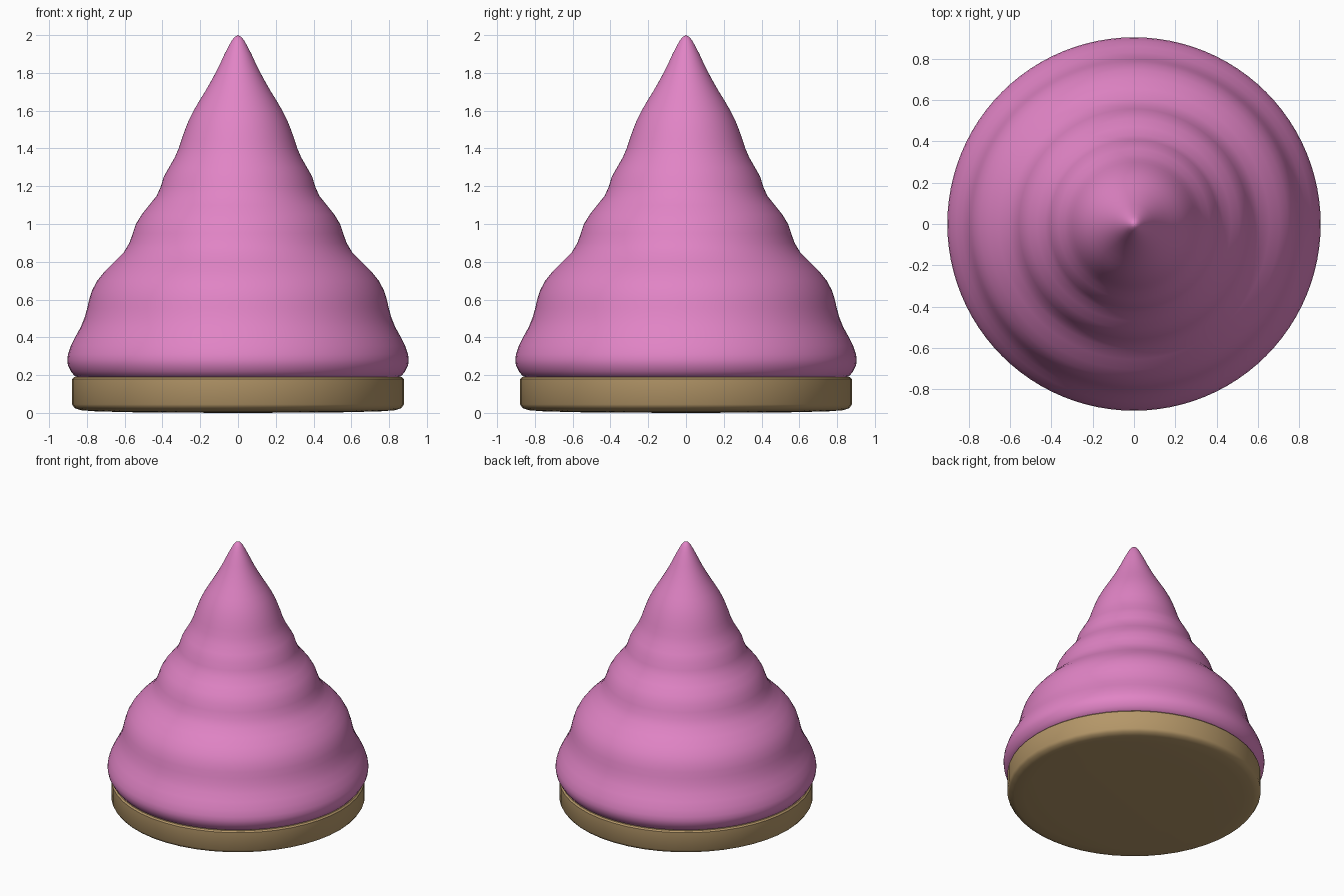
import bpy, math

if "Cube" in bpy.data.objects:
    bpy.data.objects.remove(bpy.data.objects["Cube"])


def material(name, rgb):
    m = bpy.data.materials.new(name)
    m.diffuse_color = (*rgb, 1)
    m.use_nodes = True
    m.node_tree.nodes["Principled BSDF"].inputs["Base Color"].default_value = m.diffuse_color
    return m


def lathe(name, profile, segments, mat, angle):
    # Revolve (radius, height) points about z; zero radius becomes a pole
    verts, faces, rings = [], [], []
    for r, z in profile:
        n = segments if r > 0 else 1
        rings.append([len(verts) + i % n for i in range(segments)])
        for i in range(n):
            a = 2 * math.pi * i / segments
            verts.append((r * math.cos(a), r * math.sin(a), z))
    for lo, hi in zip(rings, rings[1:]):
        for i in range(segments):
            j = (i + 1) % segments
            face = list(dict.fromkeys((lo[i], lo[j], hi[j], hi[i])))
            faces.append(face)
    mesh = bpy.data.meshes.new(name)
    mesh.from_pydata(verts, [], faces)
    mesh.materials.append(mat)
    ob = bpy.data.objects.new(name, mesh)
    bpy.context.collection.objects.link(ob)
    bpy.ops.object.select_all(action='DESELECT')
    ob.select_set(True)
    bpy.context.view_layer.objects.active = ob
    bpy.ops.object.shade_smooth_by_angle(angle=math.radians(angle))
    return ob


pink = material("pink icing", (0.75, 0.23, 0.56))
tan = material("tan biscuit", (0.46, 0.31, 0.14))

# Biscuit disc with a slightly domed underside
lathe("biscuit_base", [(0, 0), (0.5, 0.002), (0.75, 0.008), (0.83, 0.014),
                       (0.865, 0.025), (0.878, 0.045), (0.878, 0.18),
                       (0.868, 0.19), (0, 0.19)], 48, tan, 40)

# Piped icing swirl: stacked soft tiers rising to a tip
lathe("icing_swirl", [
    (0, 0.185), (0.84, 0.185), (0.865, 0.195), (0.885, 0.22), (0.9, 0.25),
    (0.904, 0.28), (0.9, 0.31), (0.885, 0.355), (0.86, 0.405), (0.832, 0.455),
    (0.812, 0.505), (0.798, 0.555), (0.788, 0.6), (0.772, 0.65),
    (0.745, 0.7), (0.705, 0.75), (0.655, 0.8), (0.605, 0.85), (0.575, 0.9),
    (0.557, 0.95), (0.54, 1.0), (0.51, 1.05), (0.47, 1.1), (0.43, 1.15),
    (0.408, 1.2), (0.393, 1.25), (0.365, 1.3), (0.336, 1.35), (0.314, 1.4),
    (0.298, 1.45), (0.28, 1.5), (0.26, 1.55), (0.235, 1.6), (0.206, 1.65),
    (0.175, 1.7), (0.146, 1.75), (0.119, 1.8), (0.094, 1.85), (0.071, 1.9),
    (0.05, 1.94), (0.034, 1.97), (0.018, 1.99), (0, 2.0)], 96, pink, 60)
